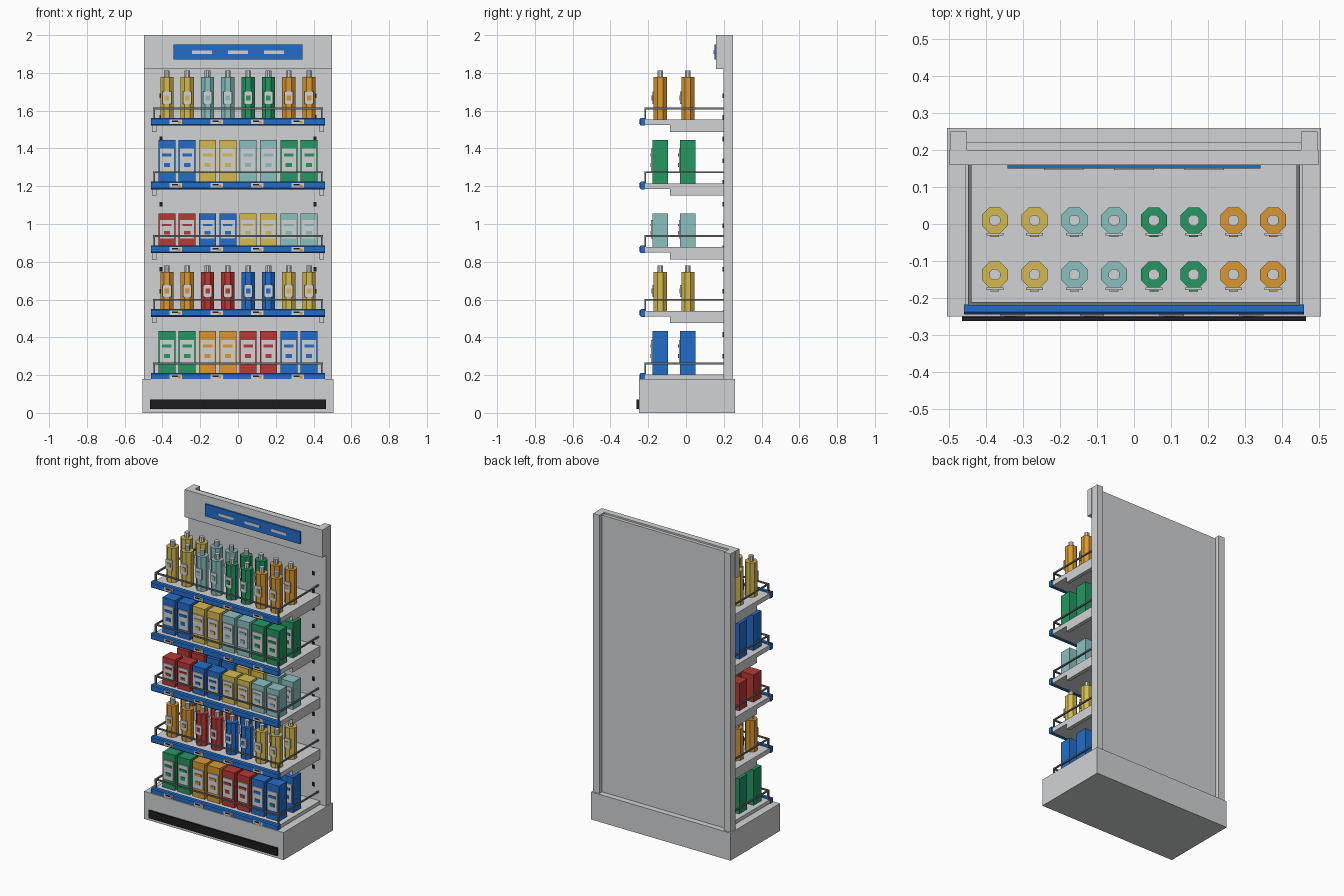
import bpy, bmesh, math
from mathutils import Matrix, Vector

if "Cube" in bpy.data.objects:
    bpy.data.objects.remove(bpy.data.objects["Cube"], do_unlink=True)


def material(name, rgb):
    m = bpy.data.materials.new(name)
    m.use_nodes = True
    m.diffuse_color = (*rgb, 1)
    m.node_tree.nodes["Principled BSDF"].inputs["Base Color"].default_value = (*rgb, 1)
    return m


GREY = material("light grey", (0.64, 0.65, 0.66))
BLACK = material("black", (0.012, 0.012, 0.013))
WIRE = material("wire grey", (0.17, 0.18, 0.19))
BLUE = material("blue", (0.016, 0.155, 0.6))
GREEN = material("green", (0.017, 0.31, 0.12))
ORANGE = material("orange", (0.7, 0.31, 0.03))
RED = material("red", (0.48, 0.04, 0.035))
YELLOW = material("yellow", (0.67, 0.49, 0.08))
TEAL = material("teal", (0.26, 0.53, 0.53))


class Part:
    """Collects boxes and cylinders into one named object."""

    def __init__(self, name, *mats):
        self.name, self.mats, self.bm = name, mats, bmesh.new()

    def paint(self, verts, slot):
        for f in {f for v in verts for f in v.link_faces}:
            f.material_index = slot

    def box(self, x, y, z, slot=0):
        size = [b - a for a, b in (x, y, z)]
        mid = Vector([(a + b) / 2 for a, b in (x, y, z)])
        mat = Matrix.Translation(mid) @ Matrix.Diagonal((*size, 1))
        self.paint(bmesh.ops.create_cube(self.bm, size=1, matrix=mat)["verts"], slot)
        return self

    def plate(self, x, width, y, z, slot=0):
        return self.box((x - width / 2, x + width / 2), y, z, slot)

    def rod(self, x, y, z0, z1, r, sides, slot=0):
        mat = Matrix.Translation((x, y, (z0 + z1) / 2)) @ Matrix.Rotation(math.pi / sides, 4, "Z")
        made = bmesh.ops.create_cone(self.bm, cap_ends=True, segments=sides, radius1=r,
                                     radius2=r, depth=z1 - z0, matrix=mat)
        self.paint(made["verts"], slot)
        return self

    def finish(self):
        mesh = bpy.data.meshes.new(self.name)
        self.bm.to_mesh(mesh)
        self.bm.free()
        for m in self.mats:
            mesh.materials.append(m)
        ob = bpy.data.objects.new(self.name, mesh)
        bpy.context.collection.objects.link(ob)
        return ob


# Base, frame and back panel
Part("base", GREY).box((-0.505, 0.505), (-0.25, 0.26), (0, 0.18)).finish()
Part("kick_strip", BLACK).box((-0.465, 0.465), (-0.262, -0.25), (0.02, 0.07)).finish()
Part("back_panel", GREY).box((-0.455, 0.455), (0.198, 0.222), (0.18, 1.99)).finish()
Part("header", GREY).box((-0.498, 0.498), (0.16, 0.2), (1.82, 2)).finish()
for side, sx in (("right", -1), ("left", 1)):
    post = Part(side + "_post", GREY)
    post.plate(sx * 0.474, 0.045, (0.198, 0.25), (0.18, 2)).finish()
    slots = Part(side + "_slots", BLACK)
    for i in range(13):
        z = 0.3 + i * 0.115
        slots.plate(sx * 0.408, 0.015, (0.193, 0.199), (z - 0.012, z + 0.012))
    slots.finish()

# Header sign with three light bars
sign = Part("header_sign", BLUE, GREY).plate(0, 0.685, (0.15, 0.16), (1.87, 1.95))
for i in (-1, 0, 1):
    sign.plate(i * 0.19, 0.107, (0.146, 0.15), (1.9, 1.918), 1)
sign.finish()


def add_shelf(n, top):
    shelf = Part(f"shelf_{n}", GREY).box((-0.455, 0.455), (-0.22, 0.2), (top - 0.03, top))
    for sx in (-1, 1):
        shelf.plate(sx * 0.443, 0.024, (-0.085, 0.2), (top - 0.065, top - 0.03))
    shelf.finish()

    # Price rail with tags
    rail = Part(f"price_rail_{n}", BLUE)
    rail.box((-0.46, 0.46), (-0.244, -0.217), (top - 0.032, top + 0.009))
    front = [e for e in rail.bm.edges if all(v.co.y < -0.24 for v in e.verts)
             and abs(e.verts[0].co.x - e.verts[1].co.x) > 0.1]
    bmesh.ops.bevel(rail.bm, geom=front, offset=0.006, segments=1, affect="EDGES")
    rail.finish()
    tags = Part(f"price_tags_{n}", GREY, BLACK, ORANGE)
    for i in range(4):
        x = (i - 1.5) * 0.215 - 0.006
        tags.plate(x, 0.066, (-0.248, -0.243), (top - 0.023, top + 0.001))
        tags.plate(x - 0.006, 0.032, (-0.25, -0.248), (top - 0.012, top - 0.004), 1)
        tags.plate(x + 0.017, 0.014, (-0.25, -0.248), (top - 0.02, top - 0.007), 2)
    tags.finish()

    # Wire guard
    guard = Part(f"guard_{n}", WIRE)
    z = (top + 0.054, top + 0.063)
    guard.box((-0.449, 0.449), (-0.22, -0.211), z)
    for sx in (-1, 1):
        guard.plate(sx * 0.444, 0.009, (-0.215, 0.2), z)
        guard.plate(sx * 0.444, 0.009, (-0.22, -0.211), (top, z[1]))
    guard.finish()


def add_bottle(name, x, y, z, h, colour):
    b = Part(name, colour, GREY)
    b.rod(x, y, z, z + h, 0.038, 8).rod(x, y, z + h, z + h + 0.035, 0.016, 8, 1)
    b.plate(x, 0.046, (y - 0.041, y - 0.034), (z + 0.36 * h, z + 0.66 * h), 1)
    b.plate(x, 0.024, (y - 0.045, y - 0.041), (z + 0.45 * h, z + 0.57 * h))
    b.finish()


def add_carton(name, x, y, z, h, colour):
    b = Part(name, colour, GREY)
    b.plate(x, 0.09, (y - 0.041, y + 0.041), (z, z + h))
    b.plate(x, 0.074, (y - 0.048, y - 0.041), (z + 0.25 * h, z + 0.8 * h), 1)
    b.plate(x, 0.05, (y - 0.052, y - 0.048), (z + 0.62 * h, z + 0.69 * h))
    b.plate(x, 0.032, (y - 0.052, y - 0.048), (z + 0.38 * h, z + 0.47 * h))
    b.finish()


# Shelves from the bottom up, stocked in a shifting colour cycle
CYCLE = [GREEN, ORANGE, RED, BLUE, YELLOW, TEAL]
STOCK = [(add_carton, "carton", 0.23), (add_bottle, "bottle", 0.206), (add_carton, "carton", 0.178),
         (add_carton, "carton", 0.23), (add_bottle, "bottle", 0.225)]
for n, (add, kind, height) in enumerate(STOCK):
    top = 0.203 + n * 0.3375
    add_shelf(n + 1, top)
    for col in range(8):
        colour = CYCLE[(n + col // 2) % len(CYCLE)]
        for row, y in (("front", -0.137), ("rear", 0.01)):
            add(f"{row}_{kind}_{n + 1}_{col + 1}", (col - 3.5) * 0.1075, y, top, height, colour)
